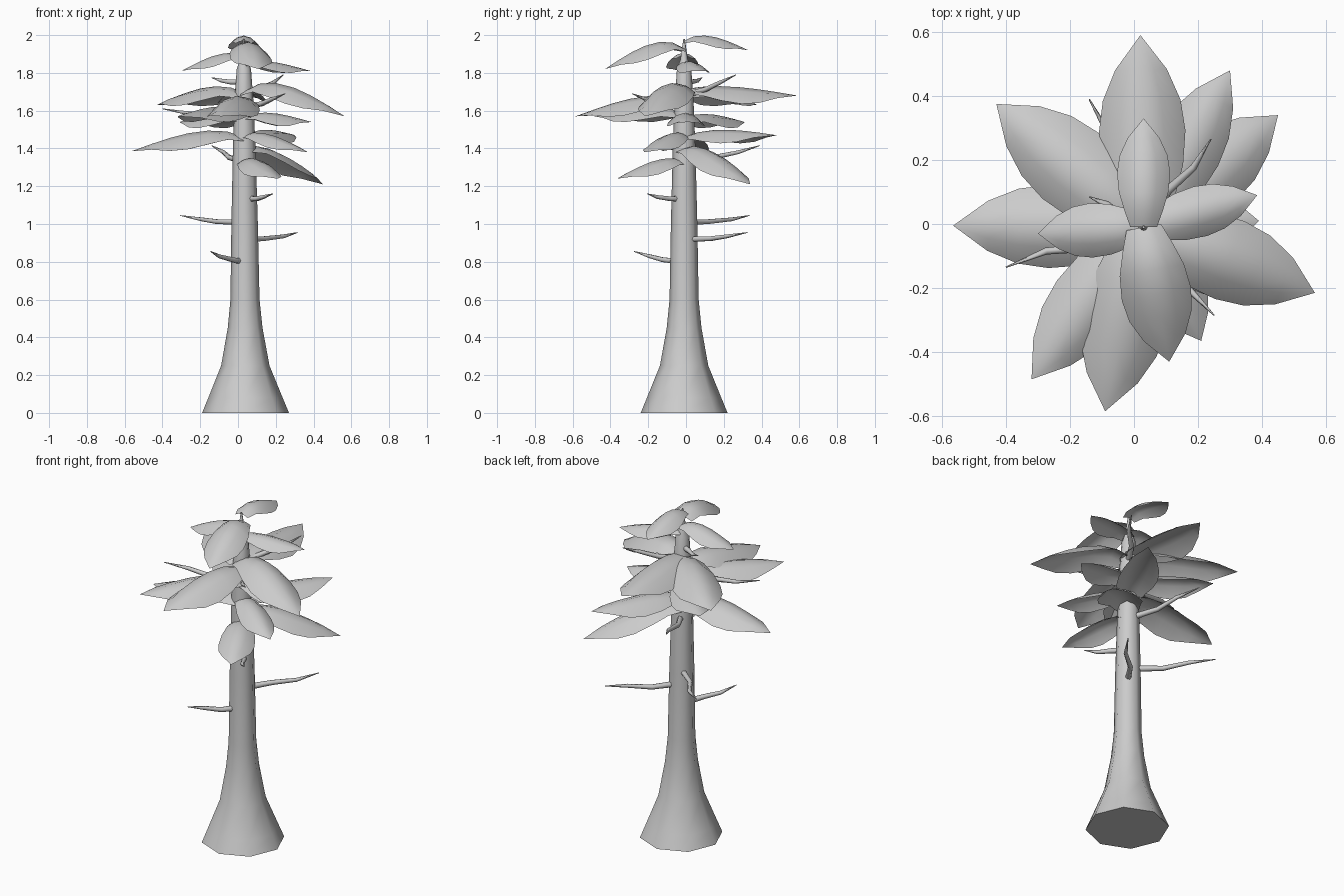
import bpy, bmesh, math
from mathutils import Vector

old = bpy.data.objects.get("Cube")
if old:
    bpy.data.objects.remove(old, do_unlink=True)

# Single clay-grey material
grey = bpy.data.materials.new("plain grey")
grey.use_nodes = True
GREY = (0.6, 0.6, 0.6, 1)
grey.diffuse_color = GREY
grey.node_tree.nodes["Principled BSDF"].inputs["Base Color"].default_value = GREY


def finish(bm, name):
    """Turn a bmesh into a smooth shaded, coloured object."""
    for face in bm.faces:
        face.smooth = len(face.verts) < 5
    mesh = bpy.data.meshes.new(name)
    bm.to_mesh(mesh)
    bm.free()
    mesh.materials.append(grey)
    obj = bpy.data.objects.new(name, mesh)
    bpy.context.collection.objects.link(obj)
    return obj


def tube(name, centres, radii, sides):
    """Loft a capped tube through rings that stand square to the path."""
    bm = bmesh.new()
    rings = []
    for i, (centre, radius) in enumerate(zip(centres, radii)):
        before = centres[max(i - 1, 0)]
        after = centres[min(i + 1, len(centres) - 1)]
        along = (after - before).normalized()
        if name == "trunk":
            along = Vector((0, 0, 1))
        helper = Vector((0, 1, 0)) if abs(along.z) > 0.9 else Vector((0, 0, 1))
        u = helper.cross(along).normalized()
        v = along.cross(u)
        ring = []
        for k in range(sides):
            a = math.tau * k / sides
            ring.append(bm.verts.new(centre + radius * (u * math.cos(a) + v * math.sin(a))))
        rings.append(ring)
    for lower, upper in zip(rings, rings[1:]):
        for k in range(sides):
            n = (k + 1) % sides
            bm.faces.new((lower[k], lower[n], upper[n], upper[k]))
    caps = [bm.faces.new(rings[0]), bm.faces.new(rings[-1])]
    bmesh.ops.recalc_face_normals(bm, faces=bm.faces)
    # Crisp rims around the flat ends
    bmesh.ops.split_edges(bm, edges=[e for cap in caps for e in cap.edges])
    return finish(bm, name)


def axis(z):
    """Centre of the trunk at a height."""
    return Vector((0.04 - 0.005 * z, -0.01, z))


# Trunk: flared eight-sided base narrowing to a thin tip (height, radius)
profile = [(0, 0.23), (0.08, 0.197), (0.25, 0.128), (0.45, 0.092), (0.6, 0.077),
           (1.0, 0.07), (1.4, 0.06), (1.65, 0.05), (1.82, 0.038), (1.87, 0.02), (1.98, 0.004)]
tube("trunk", [axis(z) for z, r in profile], [r for z, r in profile], 8)


def leaf(name, base_z, tip, half, arch):
    """Domed pointed leaf with drooping edges, arched from the trunk to its tip."""
    bm = bmesh.new()
    start, end = axis(base_z), Vector(tip)
    run = end - start
    side = Vector((-run.y, run.x, 0)).normalized()
    outline = [(0, 0.5), (0.15, 0.72), (0.32, 0.93), (0.5, 1), (0.66, 0.9), (0.82, 0.6)]
    rows = []
    for t, width in outline:
        mid = start + run * t
        mid.z += arch * math.sin(math.pi * t ** 0.75)
        row = []
        for s in (-1, -0.5, 0, 0.5, 1):
            drop = 0.65 * half * (width * s) ** 2
            row.append(bm.verts.new(mid + side * (s * half * width) - Vector((0, 0, drop))))
        rows.append(row)
    # Wound so that the upper surface faces up
    for near, far in zip(rows, rows[1:]):
        for k in range(4):
            bm.faces.new((near[k], far[k], far[k + 1], near[k + 1]))
    point = bm.verts.new(end)
    for k in range(4):
        bm.faces.new((rows[-1][k], point, rows[-1][k + 1]))
    return finish(bm, name)


# Leaves by whorl: (base height, tip, half width, arch)
whorls = {
    "crown": [(1.97, (0.03, 0.33, 1.92), 0.083, 0.045),
              (1.93, (0.11, -0.43, 1.82), 0.11, 0.07),
              (1.89, (-0.30, -0.03, 1.81), 0.085, 0.04),
              (1.85, (0.385, 0.09, 1.81), 0.08, 0.025)],
    "upper": [(1.7, (0.565, -0.215, 1.57), 0.13, 0.09),
              (1.71, (0.02, 0.59, 1.68), 0.135, 0.03),
              (1.69, (-0.43, 0.375, 1.63), 0.135, 0.06),
              (1.65, (-0.09, -0.585, 1.57), 0.135, 0.055)],
    "middle": [(1.57, (0.39, 0.01, 1.54), 0.1, 0.03),
               (1.56, (-0.31, 0.31, 1.54), 0.11, 0.03),
               (1.58, (-0.32, -0.485, 1.57), 0.12, 0.045)],
    "lower": [(1.46, (0.30, 0.48, 1.47), 0.11, 0.035),
              (1.46, (-0.565, -0.005, 1.385), 0.13, 0.06),
              (1.47, (0.37, -0.22, 1.38), 0.09, 0.04)],
    "bottom": [(1.4, (0.45, 0.34, 1.21), 0.12, 0.06),
               (1.33, (0.21, -0.365, 1.24), 0.1, 0.045)],
}
for whorl, leaves in whorls.items():
    for number, values in enumerate(leaves, 1):
        leaf(f"{whorl}_leaf_{number}", *values)

# Bare twigs: (base height, tip)
twigs = [(1.01, (-0.305, 0.335, 1.045)), (0.92, (0.315, 0.325, 0.955)),
         (0.80, (-0.145, -0.275, 0.855)), (1.135, (0.185, -0.205, 1.16)),
         (1.33, (-0.14, 0.39, 1.415)), (1.68, (0.24, 0.265, 1.79)),
         (1.57, (-0.4, -0.135, 1.61)), (1.62, (0.25, -0.285, 1.69)),
         (1.755, (-0.14, 0.085, 1.775))]
for number, (z, tip) in enumerate(twigs, 1):
    start, run = axis(z), Vector(tip) - axis(z)
    sway = Vector((-run.y, run.x, 0)) * 0.03
    steps = [(0.1, 0), (0.4, 1), (0.7, -1), (1, 0)]
    path = [start + run * t + sway * w - Vector((0, 0, 0.012 * math.sin(math.pi * t)))
            for t, w in steps]
    tube(f"twig_{number}", path, [0.017, 0.014, 0.011, 0.002], 6)
